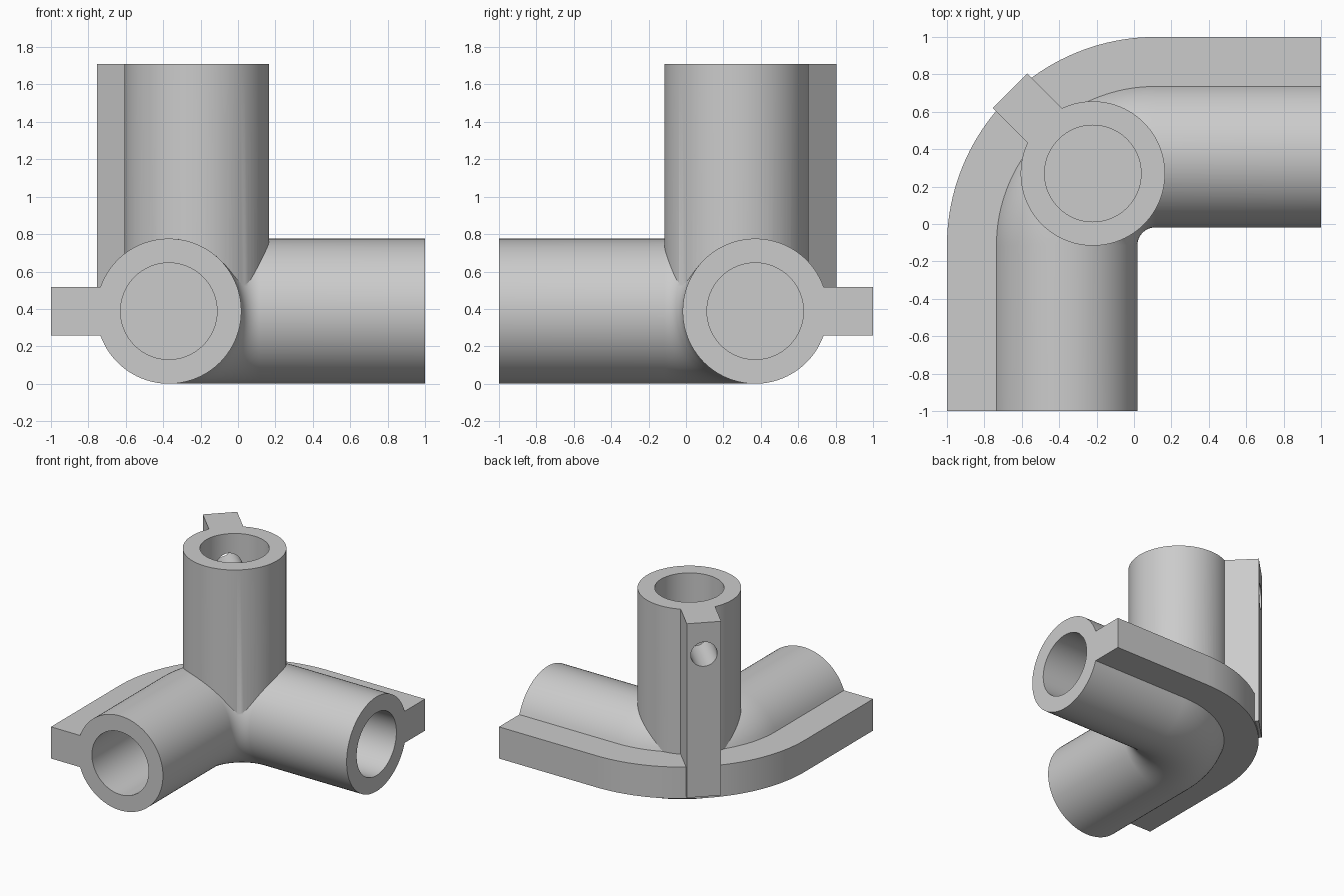
import bpy
import bmesh
from math import sin, cos, asin, pi, radians
from mathutils import Vector, Matrix

if "Cube" in bpy.data.objects:
    bpy.data.objects.remove(bpy.data.objects["Cube"])

R = 0.388          # pipe outer radius
BORE = 0.258       # socket radius
TAB = 0.13         # half thickness of the fins
BEND = 0.485       # bend radius of the pipe centre line
CX = 0.115         # bend centre is (CX, -CX)
TOP = 1.71
POST = Vector((-0.22, 0.27, 0))
OUT = Vector((-1, 1, 0)).normalized()

grey = bpy.data.materials.new("plain_grey")
grey.use_nodes = True
grey.diffuse_color = (0.6, 0.6, 0.6, 1)
grey.node_tree.nodes["Principled BSDF"].inputs["Base Color"].default_value = (0.6, 0.6, 0.6, 1)


def make(name, bm):
    bmesh.ops.recalc_face_normals(bm, faces=bm.faces)
    mesh = bpy.data.meshes.new(name)
    bm.to_mesh(mesh)
    bm.free()
    mesh.materials.append(grey)
    obj = bpy.data.objects.new(name, mesh)
    bpy.context.collection.objects.link(obj)
    return obj


def cylinder(name, radius, start, end, segments=96):
    start, end = Vector(start), Vector(end)
    axis = end - start
    turn = axis.to_track_quat('Z', 'Y').to_matrix().to_4x4()
    bm = bmesh.new()
    bmesh.ops.create_cone(bm, cap_ends=True, segments=segments, radius1=radius,
                          radius2=radius, depth=axis.length,
                          matrix=Matrix.Translation((start + end) / 2) @ turn)
    return make(name, bm)


def combine(target, other, operation):
    mod = target.modifiers.new(operation.lower(), 'BOOLEAN')
    mod.object, mod.operation, mod.solver = other, operation, 'EXACT'
    bpy.context.view_layer.objects.active = target
    bpy.ops.object.modifier_apply(modifier=mod.name)
    bpy.data.objects.remove(other)


# Elbow: a round section with an outer fin, swept straight, round the bend, straight
a0 = asin(TAB / R)
n = 80
section = [(R * cos(a), R * sin(a)) for a in
           (a0 + (2 * pi - 2 * a0) * i / n for i in range(n + 1))]
section += [(1 + CX - BEND, -TAB), (1 + CX - BEND, TAB)]

steps = 40
frames = [((CX, -1), 0)]
frames += [((CX, -CX), pi / 2 * i / steps) for i in range(steps + 1)]
frames += [((1, -CX), pi / 2)]

bm = bmesh.new()
rings = []
for (ox, oy), t in frames:
    rings.append([bm.verts.new((ox - cos(t) * (BEND + s), oy + sin(t) * (BEND + s), R + z))
                  for s, z in section])
for r1, r2 in zip(rings, rings[1:]):
    for i in range(len(section)):
        j = (i + 1) % len(section)
        bm.faces.new((r1[i], r1[j], r2[j], r2[i]))
bm.faces.new(rings[0])
bm.faces.new(rings[-1])
connector = make("corner_connector", bm)

# Upright pipe
up = Vector((0, 0, 1))
post = cylinder("upright_pipe", R - 0.002, POST + up * R, POST + up * TOP)

# Upright fin, pointing out along the diagonal
low, reach = 0.28, 0.626
bm = bmesh.new()
bmesh.ops.create_cube(bm, size=1, matrix=(
    Matrix.Translation(POST + OUT * reach / 2 + up * (TOP + low) / 2)
    @ Matrix.Rotation(radians(135), 4, 'Z')
    @ Matrix.Diagonal((reach, 2 * TAB, TOP - low, 1))))
fin = make("upright_fin", bm)

combine(connector, post, 'UNION')
combine(connector, fin, 'UNION')

# Blind sockets in the three pipe ends
depth = 0.8
axis = CX - BEND
for start, inward in (((axis, -1, R), (0, 1, 0)),
                      ((1, -axis, R), (-1, 0, 0)),
                      (POST + up * TOP, (0, 0, -1))):
    start, inward = Vector(start), Vector(inward)
    cutter = cylinder("socket_cutter", BORE, start - inward * 0.1, start + inward * depth)
    combine(connector, cutter, 'DIFFERENCE')

# Screw hole through the upright fin into its socket
hole = POST + up * 1.45
combine(connector, cylinder("hole_cutter", 0.1, hole, hole + OUT, 48), 'DIFFERENCE')

# Smooth round walls, crisp edges
bpy.ops.object.select_all(action='DESELECT')
connector.select_set(True)
bpy.context.view_layer.objects.active = connector
bpy.ops.object.shade_smooth_by_angle(angle=radians(25))
